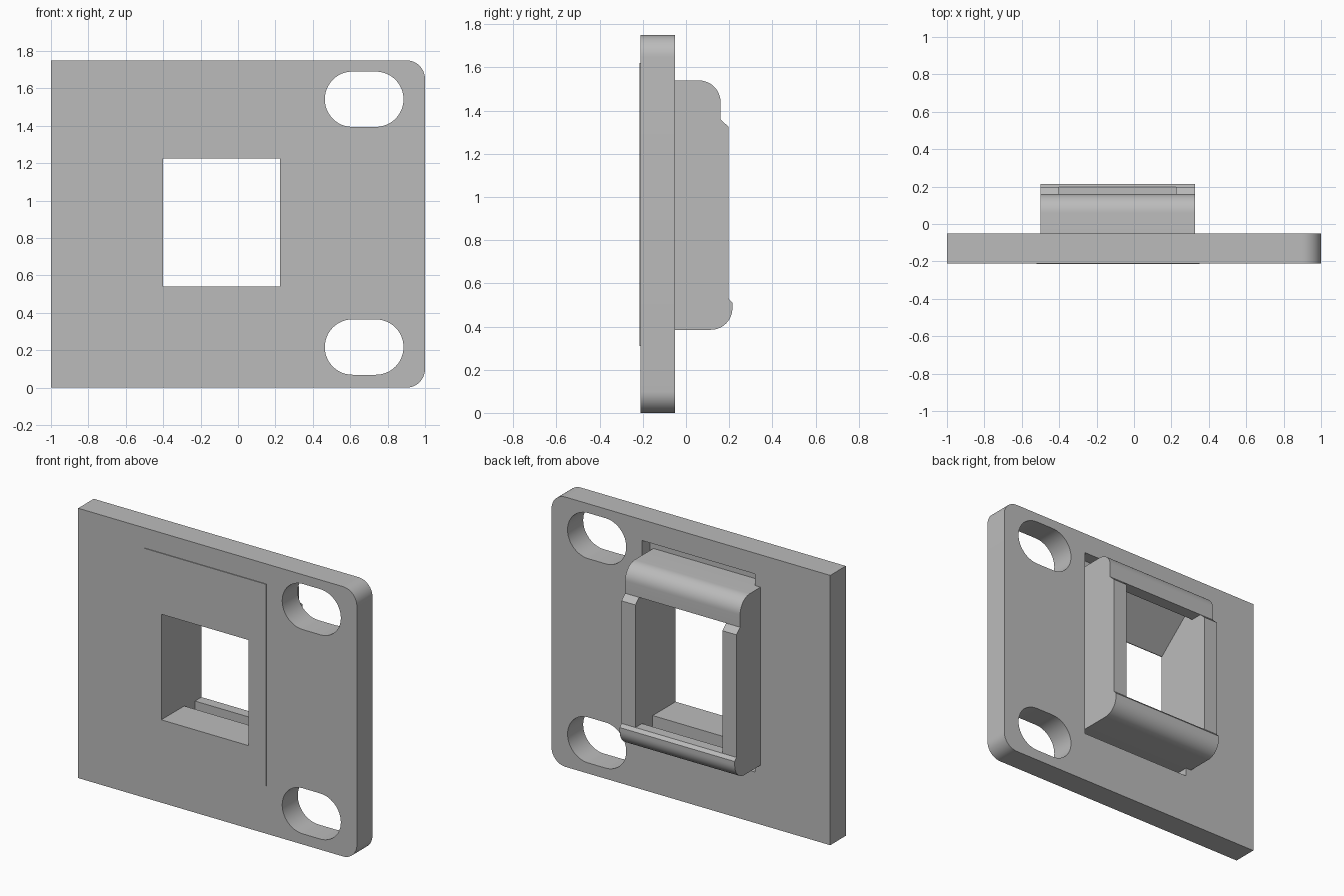
import bpy, bmesh
from math import cos, sin, radians

cube = bpy.data.objects.get("Cube")
if cube:
    bpy.data.objects.remove(cube, do_unlink=True)

grey = bpy.data.materials.new("light_grey")
grey.use_nodes = True
grey.diffuse_color = (0.5, 0.5, 0.5, 1)
grey.node_tree.nodes["Principled BSDF"].inputs["Base Color"].default_value = (0.5, 0.5, 0.5, 1)


def arc(cx, cz, r, start, end, steps=12):
    """Points on a circular arc, angles in degrees."""
    angles = [radians(start + (end - start) * i / steps) for i in range(steps + 1)]
    return [(cx + r * cos(a), cz + r * sin(a)) for a in angles]


def rect(x0, x1, z0, z1):
    return [(x0, z0), (x1, z0), (x1, z1), (x0, z1)]


def prism(name, profile, axis, start, end):
    """Extrude a profile: (y, z) points along x, or (x, z) points along y."""
    place = (lambda p, t: (t, p[0], p[1])) if axis == "x" else (lambda p, t: (p[0], t, p[1]))
    bm = bmesh.new()
    face = bm.faces.new([bm.verts.new(place(p, start)) for p in profile])
    moved = bmesh.ops.extrude_face_region(bm, geom=[face])["geom"]
    for v in moved:
        if isinstance(v, bmesh.types.BMVert):
            v.co["xyz".index(axis)] = end
    bmesh.ops.recalc_face_normals(bm, faces=bm.faces)
    mesh = bpy.data.meshes.new(name)
    bm.to_mesh(mesh)
    bm.free()
    mesh.materials.append(grey)
    obj = bpy.data.objects.new(name, mesh)
    bpy.context.collection.objects.link(obj)
    return obj


def activate(obj):
    bpy.ops.object.select_all(action="DESELECT")
    obj.select_set(True)
    bpy.context.view_layer.objects.active = obj


def cut(obj, *cutters):
    activate(obj)
    for cutter in cutters:
        mod = obj.modifiers.new("cut", "BOOLEAN")
        mod.operation = "DIFFERENCE"
        mod.solver = "EXACT"
        mod.object = cutter
        bpy.ops.object.modifier_apply(modifier=mod.name)


# Mounting plate, rounded on its left side
FRONT, BACK, POCKET = -0.21, -0.05, -0.13
outline = [(-1, 0)] + arc(0.9, 0.1, 0.1, -90, 0) + arc(0.9, 1.65, 0.1, 0, 90) + [(-1, 1.75)]
plate = prism("mounting_plate", outline, "y", FRONT, BACK)

# Thin raised pad on the front
pad = prism("front_pad", rect(-0.52, 0.35, 0.31, 1.62), "y", -0.215, FRONT)

# Socket housing on the back, with stepped side walls and rounded ends
side = [(POCKET, 0.385)] + arc(0.115, 0.485, 0.1, -90, 0)
side += [(0.215, 0.51), (0.197, 0.53), (0.197, 1.325), (0.16, 1.36)]
side += arc(0.06, 1.44, 0.1, 0, 90) + [(POCKET, 1.54)]
housing = prism("socket_housing", side, "x", -0.5, 0.325)

# Cutters: opening with sloped ceiling and latch groove, rear pocket, slots
opening = prism("opening_cutter", [
    (-0.4, 0.54), (0.02, 0.54), (0.02, 0.44), (0.13, 0.44), (0.13, 0.53), (0.4, 0.53),
    (0.4, 1.36), (0.08, 1.36), (0.08, 1.445), (0.045, 1.445), (FRONT, 1.225), (-0.4, 1.225),
], "x", -0.4, 0.225)
pocket = prism("pocket_cutter", rect(-0.46, 0.35, 0.33, 1.615), "y", POCKET, 0.1)
slots = []
for z in (0.217, 1.542):
    shape = arc(0.737, z, 0.148, -90, 90, 24) + arc(0.612, z, 0.148, 90, 270, 24)
    slots.append(prism("slot_cutter", shape, "y", -0.4, 0.2))

cut(plate, pocket, opening, *slots)
cut(pad, opening)
cut(housing, opening)
for cutter in (opening, pocket, *slots):
    bpy.data.objects.remove(cutter, do_unlink=True)

# Smooth the rounded surfaces, keep the edges sharp
for part in (plate, pad, housing):
    activate(part)
    bpy.ops.object.shade_smooth_by_angle(angle=radians(25))
